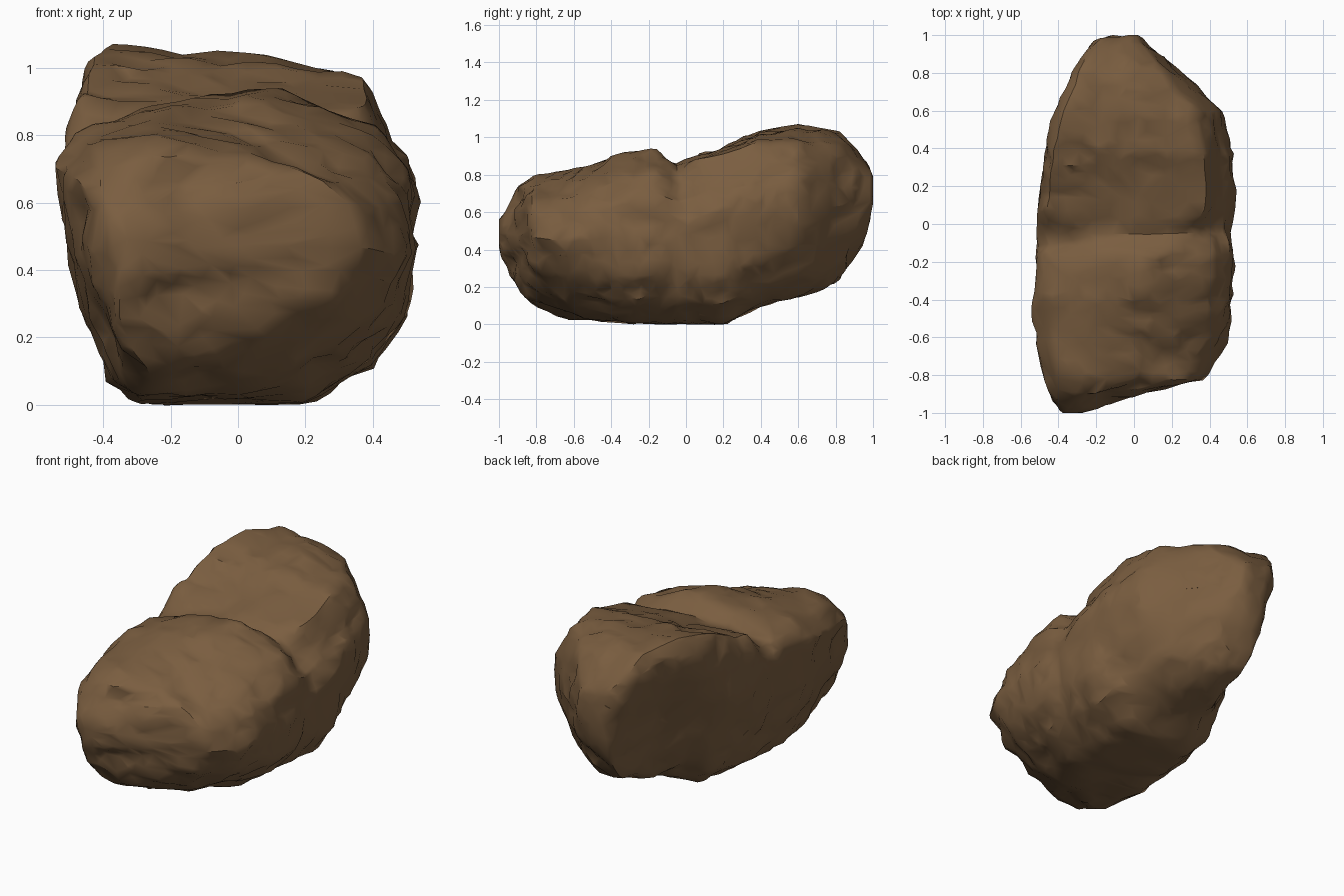
import bpy, bmesh, math
from mathutils import Vector, noise

cube = bpy.data.objects.get("Cube")
if cube:
    bpy.data.objects.remove(cube, do_unlink=True)

# Stone colour
stone = bpy.data.materials.new("brown stone")
stone.use_nodes = True
colour = (0.195, 0.111, 0.051, 1)
stone.diffuse_color = colour
shader = stone.node_tree.nodes["Principled BSDF"]
shader.inputs["Base Color"].default_value = colour
shader.inputs["Roughness"].default_value = 0.9

# Cross-sections as fractions of width and height, anticlockwise from the foot
NOSE = [(.26, 0), (.5, .05), (.71, .16), (.87, .29), (1, .52), (.96, .7),
        (.87, .8), (.7, .88), (.5, .96), (.28, 1), (.07, .94), (0, .82),
        (.03, .5), (.08, .3), (.17, .06)]
FRONT = [(.22, 0), (.69, 0), (.88, .14), (.97, .27), (1, .5), (.98, .74),
         (.89, .86), (.7, .96), (.53, 1), (.28, .95), (.07, .87), (0, .79),
         (.04, .5), (.08, .3), (.15, .07)]
BACK = [(.26, 0), (.66, 0), (.87, .12), (.96, .28), (1, .64), (.96, .74),
        (.9, .82), (.86, .97), (.5, .98), (.28, .98), (.04, 1), (0, .9),
        (0, .62), (.08, .3), (.15, .1)]
TAIL = [(.33, 0), (.6, 0), (.8, .12), (.93, .3), (1, .5), (.97, .67),
        (.92, .77), (.83, .89), (.55, .97), (.28, .98), (.05, 1), (0, .9),
        (.03, .74), (.13, .55), (.24, .24)]
SHAPES = [(-.7, NOSE), (-.3, FRONT), (-.12, FRONT), (.08, BACK), (.25, BACK),
          (.6, TAIL)]

# Envelope along the length: y, left edge, right edge, underside, top
STATIONS = [(-1.005, -.38, -.27, .4, .57), (-.95, -.43, -.14, .25, .66),
            (-.89, -.46, .09, .15, .75), (-.82, -.48, .37, .11, .8),
            (-.63, -.52, .5, .02, .83), (-.4, -.55, .52, .01, .91),
            (-.16, -.53, .53, .01, .95), (-.05, -.52, .52, 0, .88),
            (.2, -.49, .54, 0, .95), (.4, -.47, .52, .1, 1.04),
            (.6, -.42, .48, .15, 1.07), (.7, -.37, .37, .18, 1.06),
            (.82, -.31, .23, .24, 1.03), (.94, -.25, .1, .42, .9),
            (1.005, -.15, .03, .62, .81)]
STEPS = 5


def lerp(a, b, t):
    return [p + (q - p) * t for p, q in zip(a, b)]


def bump(value, width):
    return math.exp(-(value / width) ** 2)


def outline(y):
    """Cross-section shape at a place along the length."""
    shape = SHAPES[0][1]
    for (y0, a), (y1, b) in zip(SHAPES, SHAPES[1:]):
        if y > y0:
            t = min((y - y0) / (y1 - y0), 1)
            shape = [lerp(p, q, t) for p, q in zip(a, b)]
    return shape


def ring(station):
    """Points around one cross-section of the boulder."""
    y, x0, x1, z0, z1 = station
    shape = outline(y)
    points = []
    for i, corner in enumerate(shape):
        for s in range(STEPS):
            u, v = lerp(corner, shape[(i + 1) % len(shape)], s / STEPS)
            points.append(Vector((x0 + (x1 - x0) * u, y, z0 + (z1 - z0) * v)))
    return points


def relief(p):
    """Height of the weathered surface: chips, folds and the cleft."""
    q = p + noise.noise_vector(p * 2) * .1
    height = (.18 - abs(noise.noise(q * 6 + Vector((7, 1, 3))))) * .04
    height += noise.noise(Vector((q.x * 9, q.y * 9, q.z * 14))) * .012
    # Folds across the front face
    face = min(max((-.6 - p.y) / .25, 0), 1)
    height -= face * .03 * bump(p.z - .36 - .18 * p.x, .045) * bump(p.x + .2, .3)
    height -= face * .015 * bump(p.z - .72 - .3 * p.x, .05)
    # Cleft where the front lump overlaps the rear one
    crown = min(max((p.z - .5) / .3, 0), 1)
    height -= crown * .02 * bump(p.y + .06 - .1 * p.x, .035)
    return height


# Boulder: loft the stations, close both ends, then weather the surface
bm = bmesh.new()
rings = []
for a, b in zip(STATIONS, STATIONS[1:]):
    count = max(3, round((b[0] - a[0]) / .03))
    for s in range(count):
        rings.append([bm.verts.new(p) for p in ring(lerp(a, b, s / count))])
rings.append([bm.verts.new(p) for p in ring(STATIONS[-1])])
for low, high in zip(rings, rings[1:]):
    for i in range(len(low)):
        j = (i + 1) % len(low)
        bm.faces.new((low[i], low[j], high[j], high[i]))
for end in (rings[0], rings[-1]):
    middle = bm.verts.new(sum((v.co for v in end), Vector()) / len(end))
    for i in range(len(end)):
        bm.faces.new((end[i], end[(i + 1) % len(end)], middle))
bmesh.ops.recalc_face_normals(bm, faces=bm.faces)
bmesh.ops.smooth_vert(bm, verts=bm.verts, factor=.5,
                      use_axis_x=True, use_axis_y=True, use_axis_z=True)
bm.normal_update()
moved = [v.co + v.normal * relief(v.co) for v in bm.verts]
for v, co in zip(bm.verts, moved):
    # Worn flat where it rests on the ground and at both tips
    v.co = (co.x, min(max(co.y, -1), 1), min(max(co.z, 0), 1.07))

mesh = bpy.data.meshes.new("boulder")
bm.to_mesh(mesh)
bm.free()
mesh.materials.append(stone)
boulder = bpy.data.objects.new("boulder", mesh)
bpy.context.collection.objects.link(boulder)

# Chipped facets with soft shading between sharp edges
chips = boulder.modifiers.new("chipped facets", 'DECIMATE')
chips.ratio = .35
bpy.context.view_layer.objects.active = boulder
boulder.select_set(True)
bpy.ops.object.modifier_apply(modifier=chips.name)
bpy.ops.object.shade_smooth_by_angle(angle=math.radians(40))
